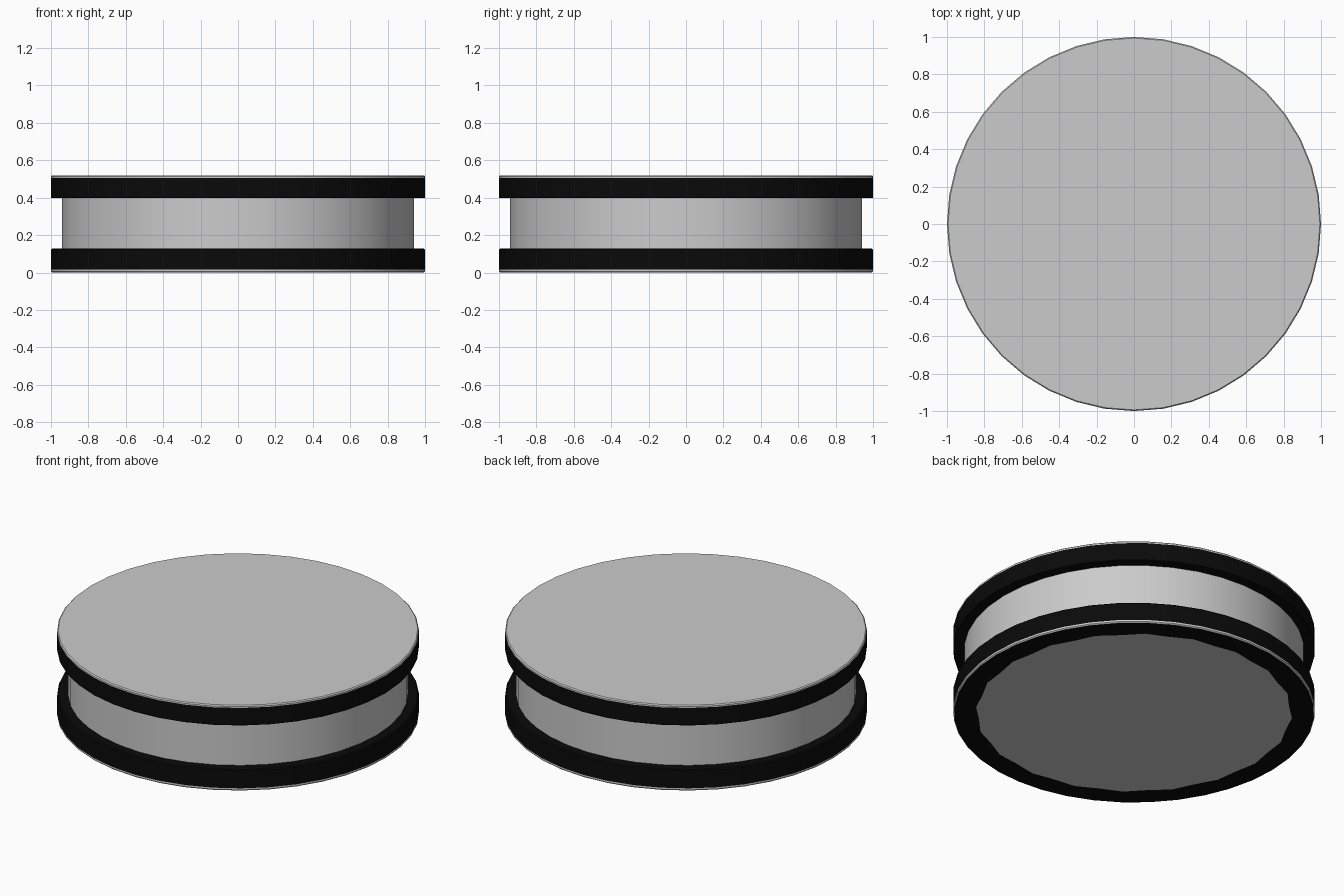
import bpy, bmesh, math

if "Cube" in bpy.data.objects:
    bpy.data.objects.remove(bpy.data.objects["Cube"])

SIDES = 40
black = bpy.data.materials.new("black_rubber")
black.diffuse_color = (0.003, 0.003, 0.003, 1)
black.use_nodes = True
black.node_tree.nodes["Principled BSDF"].inputs["Base Color"].default_value = black.diffuse_color


def lathe(name, profile, mat=None, ragged=()):
    """Revolve (radius, z) points, listed from bottom to top, around z."""
    bm = bmesh.new()
    rings = []
    for k, (r, z) in enumerate(profile):
        if r == 0:
            rings.append([bm.verts.new((0, 0, z))] * SIDES)
            continue
        ring = []
        for i in range(SIDES):
            a = 2 * math.pi * i / SIDES
            rr = r - 0.015 * (i % 2) if k in ragged else r
            ring.append(bm.verts.new((rr * math.cos(a), rr * math.sin(a), z)))
        rings.append(ring)
    for lo, hi in zip(rings, rings[1:]):
        for i in range(SIDES):
            j = (i + 1) % SIDES
            quad = list(dict.fromkeys((lo[i], lo[j], hi[j], hi[i])))
            bm.faces.new(quad)
    me = bpy.data.meshes.new(name)
    bm.to_mesh(me)
    bm.free()
    ob = bpy.data.objects.new(name, me)
    bpy.context.collection.objects.link(ob)
    if mat:
        me.materials.append(mat)
    bpy.ops.object.select_all(action='DESELECT')
    ob.select_set(True)
    bpy.context.view_layer.objects.active = ob
    bpy.ops.object.shade_smooth_by_angle(angle=math.radians(35))
    return ob


# Bottom plate and the black ring around it
lathe("bottom_plate", [(0, 0), (0.875, 0)], ragged=(1,))
lathe("bottom_ring", [(0.875, 0), (0.994, 0)], black, ragged=(0,))

# Thin grey lip, then the lower black band with its ledge
lathe("lower_lip", [(0.994, 0), (1.0, 0.006), (1.0, 0.016)])
lathe("lower_band", [(1.0, 0.016), (1.0, 0.122), (0.994, 0.128), (0.94, 0.128)], black)

# Recessed wall between the bands
lathe("recessed_wall", [(0.94, 0.128), (0.94, 0.398)])

# Upper black band, then the grey lid
lathe("upper_band", [(0.94, 0.398), (0.997, 0.398), (1.0, 0.401), (1.0, 0.506)], black)
lathe("lid", [(1.0, 0.506), (1.0, 0.514), (0.994, 0.52), (0, 0.52)])
